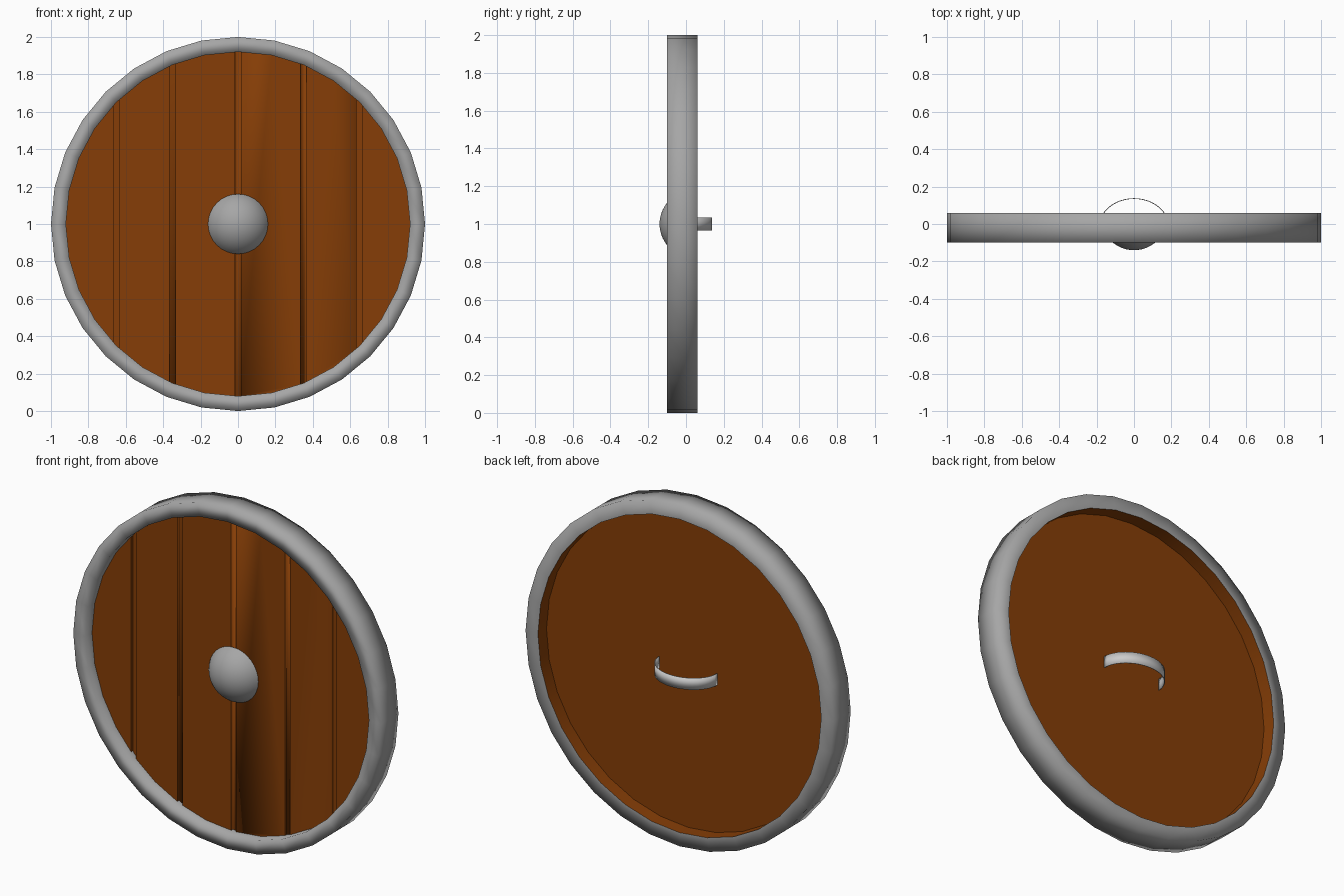
import bpy, bmesh
from math import sin, cos, pi, asin, radians

if "Cube" in bpy.data.objects:
    bpy.data.objects.remove(bpy.data.objects["Cube"])

SIDES = 32
FRONT, MID, BACK = -0.10, -0.02, 0.06   # rim depth range
WOOD = -0.04                            # recessed plank face


def material(name, colour):
    m = bpy.data.materials.new(name)
    m.diffuse_color = (*colour, 1)
    m.use_nodes = True
    m.node_tree.nodes["Principled BSDF"].inputs["Base Color"].default_value = m.diffuse_color
    return m


def finish(name, bm, mat=None, angle=180):
    bmesh.ops.remove_doubles(bm, verts=bm.verts, dist=1e-5)
    me = bpy.data.meshes.new(name)
    bm.to_mesh(me)
    bm.free()
    ob = bpy.data.objects.new(name, me)
    bpy.context.collection.objects.link(ob)
    bpy.ops.object.select_all(action='DESELECT')
    ob.select_set(True)
    bpy.context.view_layer.objects.active = ob
    if mat:
        me.materials.append(mat)
    bpy.ops.object.shade_smooth_by_angle(angle=radians(angle))
    return ob


def lathe(profile, caps=False):
    """Revolve (radius, y) points around the shield axis at z = 1."""
    bm = bmesh.new()
    rings = [[bm.verts.new((r * sin(2 * pi * i / SIDES), y, 1 + r * cos(2 * pi * i / SIDES)))
              for i in range(SIDES)] for r, y in profile]
    for a, b in zip(rings, rings[1:]):
        for i in range(SIDES):
            j = (i + 1) % SIDES
            bm.faces.new((a[i], b[i], b[j], a[j]))
    if caps:
        bm.faces.new(rings[0])
        bm.faces.new(rings[-1][::-1])
    return bm


wood = material("wood", (0.24, 0.048, 0.002))
metal = material("metal", (0.38, 0.38, 0.38))

# Metal rim, a front and a back half
finish("rim_front", lathe([(0.92, MID), (0.92, FRONT), (1, FRONT), (1, MID)]), metal)
finish("rim_back", lathe([(1, MID), (1, BACK), (0.92, BACK)]), metal)

# Wooden board with its raised edge on the back
bm = lathe([(0.92, WOOD), (0.92, MID)], caps=True)
bmesh.ops.recalc_face_normals(bm, faces=bm.faces)
board = finish("plank_board", bm, wood, 30)
finish("back_lip", lathe([(0.92, BACK), (0.92, MID)]), wood)

# Grooves between the planks
bm = bmesh.new()
for x in (-0.65, -0.35, 0, 0.35, 0.65):
    g = bmesh.ops.create_cube(bm, size=1)["verts"]
    bmesh.ops.scale(bm, verts=g, vec=(0.032, 0.03, 2.2))
    bmesh.ops.translate(bm, verts=g, vec=(x, WOOD, 1))
cutter = finish("groove_cutter", bm, wood)
cutter.hide_render = True
mod = board.modifiers.new("grooves", 'BOOLEAN')
mod.operation = 'DIFFERENCE'
mod.solver = 'EXACT'
mod.object = cutter
bpy.context.view_layer.objects.active = board
bpy.ops.object.modifier_apply(modifier=mod.name)
bpy.data.objects.remove(cutter)

# Domed centre boss: a spherical cap on the board
R, cy = 0.178, 0.038
top = asin(0.16 / R)
prof = [(R * sin(top * k / 10), cy - R * cos(top * k / 10)) for k in range(11)]
finish("boss", lathe(prof), metal)

# Curved strap handle on the back
bm = bmesh.new()
prev = None
for k in range(25):
    a = pi * k / 24
    x, y = 0.19 * cos(a), MID + 0.158 * sin(a)
    cur = [bm.verts.new((x, y, z)) for z in (0.966, 1.034)]
    if prev:
        bm.faces.new((prev[0], cur[0], cur[1], prev[1]))
    prev = cur
handle = finish("handle", bm)
sol = handle.modifiers.new("thickness", 'SOLIDIFY')
sol.thickness = 0.004
